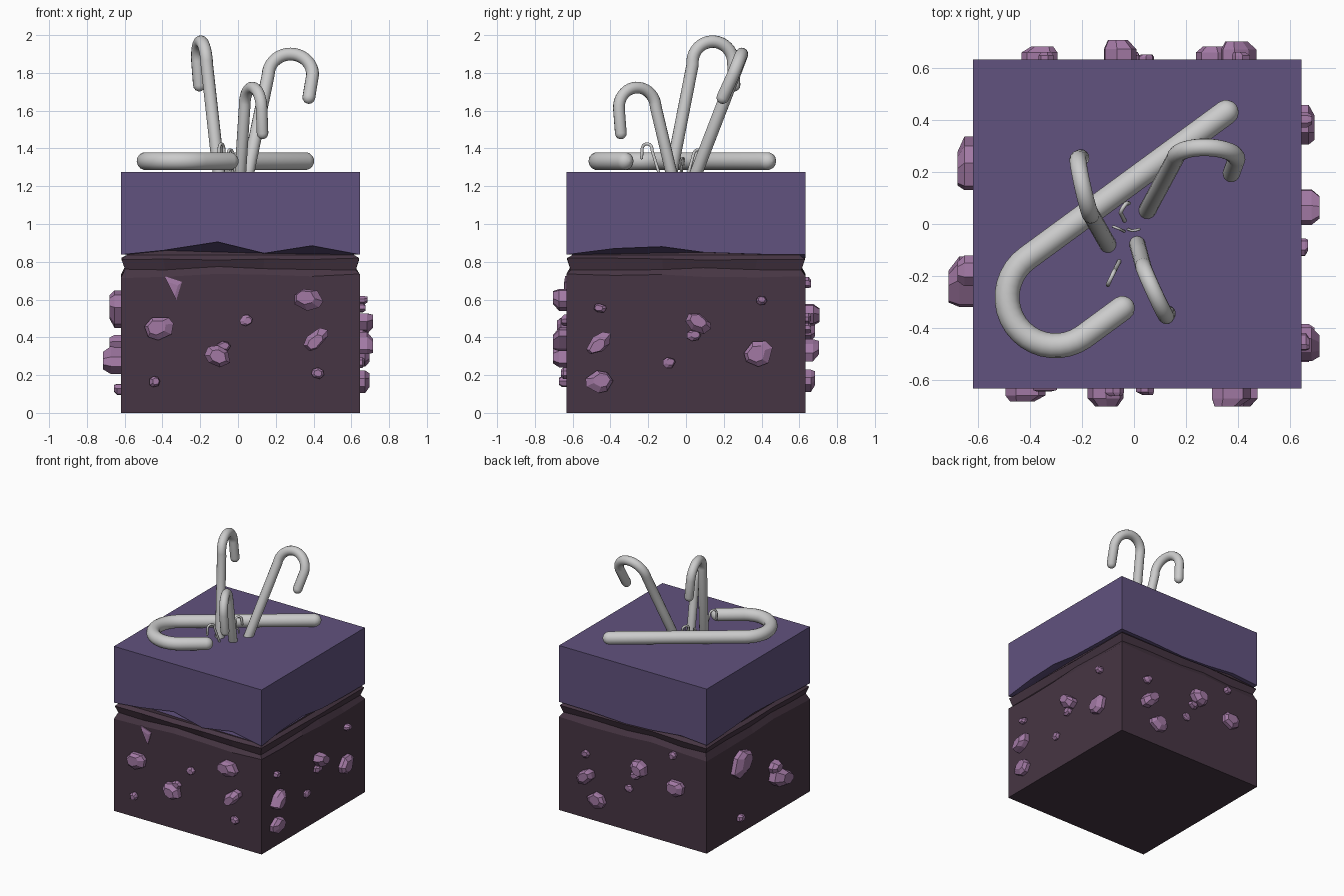
import bpy, bmesh, math, random
from mathutils import Vector

if "Cube" in bpy.data.objects:
    bpy.data.objects.remove(bpy.data.objects["Cube"])

random.seed(4)
CX, HALF, TOP = 0.0125, 0.633, 1.275


def material(name, rgb):
    m = bpy.data.materials.new(name)
    m.diffuse_color = (*rgb, 1)
    m.use_nodes = True
    m.node_tree.nodes["Principled BSDF"].inputs["Base Color"].default_value = m.diffuse_color
    return m


def finish(name, bm, mat):
    bmesh.ops.recalc_face_normals(bm, faces=bm.faces)
    me = bpy.data.meshes.new(name)
    bm.to_mesh(me)
    bm.free()
    ob = bpy.data.objects.new(name, me)
    bpy.context.collection.objects.link(ob)
    me.materials.append(mat)
    return ob


def loft(bm, rings):
    """Join closed rings of points, capping both ends."""
    vs = [[bm.verts.new(p) for p in r] for r in rings]
    n = len(vs[0])
    for a, b in zip(vs, vs[1:]):
        for i in range(n):
            j = (i + 1) % n
            bm.faces.new((a[i], a[j], b[j], b[i]))
    bm.faces.new(vs[0])
    bm.faces.new(vs[-1])


# Wavy edge of the top layer: (position along side, height), front/right/back/left
WAVE = [
    [(-1, .838), (-.65, .86), (-.19, .905), (.2, .845), (.6, .885)],
    [(-1, .838), (-.6, .87), (-.2, .88), (.15, .85), (.6, .84)],
    [(-1, .838), (-.6, .835), (-.1, .82), (.25, .83), (.65, .855)],
    [(-1, .838), (-.6, .85), (-.1, .87), (.3, .86), (.65, .845)],
]


def ring(inset, height=None, jitter=0):
    """Square outline sharing the wave's points, flat or following the wave."""
    h, pts = HALF - inset, []
    for k, side in enumerate(WAVE):
        a = k * math.pi / 2
        for t, z in side:
            x, y = t * h, -h
            pts.append(Vector((CX + x * math.cos(a) - y * math.sin(a),
                               x * math.sin(a) + y * math.cos(a),
                               (z if height is None else height)
                               + random.uniform(-jitter, jitter))))
    return pts


purple = material("purple_top", (.12, .085, .21))
dirt = material("dark_soil", (.062, .036, .056))
lilac = material("lilac_stone", (.36, .19, .37))

# Top layer with wavy lower edge
bm = bmesh.new()
loft(bm, [ring(0, TOP), ring(0), ring(.03)])
finish("top_layer", bm, purple)

# Soil block with a shallow groove under the top layer
bm = bmesh.new()
loft(bm, [ring(0, 0), ring(0, .725, .012), ring(.022, .765, .01),
          ring(.004, .815, .006), ring(.03, .835), ring(.036, .95)])
finish("soil_block", bm, dirt)

# Stones per side: (along side, height, width, tallness, depth, tilt degrees)
FRONT = [(-.43, .45, .16, .13, .05, 10), (-.12, .30, .15, .11, .07, -25),
         (-.09, .35, .08, .06, .03, 0), (.03, .49, .07, .06, .025, 20),
         (.36, .60, .16, .12, .07, 0), (.40, .39, .16, .09, .07, 42),
         (.41, .21, .07, .06, .03, -20), (-.455, .165, .06, .06, .04, 0)]
RIGHT = [(-.46, .165, .15, .12, .05, 0), (-.46, .37, .16, .09, .07, 38),
         (-.455, .555, .07, .05, .03, -10), (-.09, .265, .07, .06, .025, 0),
         (.04, .41, .08, .06, .03, 0), (.065, .475, .15, .10, .07, -30),
         (.40, .595, .06, .05, .04, 0), (.385, .315, .16, .14, .05, 15)]
BACK = [(-.40, .50, .07, .06, .03, 0), (-.39, .33, .16, .10, .07, 35),
        (-.30, .17, .15, .12, .05, 0), (-.03, .33, .07, .06, .02, 0),
        (.07, .52, .14, .11, .075, -30), (.03, .45, .08, .06, .03, 0),
        (.35, .69, .06, .06, .03, 0), (.375, .445, .15, .13, .05, 10)]
LEFT = [(-.235, .55, .23, .18, .06, 40), (-.23, .125, .07, .06, .035, 0),
        (.22, .28, .21, .14, .095, -20), (.18, .37, .12, .09, .06, 10)]


def stone(bm, k, x, z, w, h, depth, tilt, n=7):
    a, t = k * math.pi / 2, math.radians(tilt)
    shape = [(math.cos(f), math.sin(f)) for f in
             ((i + random.uniform(-.22, .22)) * math.tau / n for i in range(n))]
    dx, dz = random.uniform(-.12, .12) * w, random.uniform(-.12, .12) * h
    rings = []
    for scale, out in ((1, -.03), (1, depth * .55), (.62, depth)):
        r = []
        for u, v in shape:
            px = u * w / 2 * scale + (dx if scale < 1 else 0)
            pz = v * h / 2 * scale + (dz if scale < 1 else 0)
            sx = x + px * math.cos(t) - pz * math.sin(t)
            sz = z + px * math.sin(t) + pz * math.cos(t)
            y = -HALF - out
            r.append((CX + sx * math.cos(a) - y * math.sin(a),
                      sx * math.sin(a) + y * math.cos(a), sz))
        rings.append(r)
    loft(bm, rings)


bm = bmesh.new()
for k, side in enumerate((FRONT, RIGHT, BACK, LEFT)):
    for s in side:
        stone(bm, k, *s)
stone(bm, 0, -.365, .665, .15, .12, .012, -90, 3)   # flush wedge
finish("embedded_stones", bm, lilac)


# Hooked canes: straight stalk, half-circle bend, short end, rounded tips
def cane(name, r, base, shoulder, over, tip):
    base, s, o, tip = map(Vector, (base, shoulder, over, tip))
    d = (s - base).normalized()
    c, u = (s + o) / 2, (s - o) / 2
    d = (d - u.normalized() * d.dot(u.normalized())).normalized()
    path = [base, base.lerp(s, .5)]
    path += [c + u * math.cos(f) + d * u.length * math.sin(f)
             for f in (math.pi * i / 18 for i in range(19))] + [tip]
    e0, e1 = (path[0] - path[1]).normalized(), (path[-1] - path[-2]).normalized()
    caps = [math.radians(x) for x in (25, 50, 70, 85)]
    pts = [(base + e0 * r * math.sin(f), math.cos(f)) for f in reversed(caps)]
    pts += [(p, 1) for p in path]
    pts += [(tip + e1 * r * math.sin(f), math.cos(f)) for f in caps]
    cu = bpy.data.curves.new(name, 'CURVE')
    cu.dimensions = '3D'
    cu.bevel_depth, cu.bevel_resolution, cu.use_fill_caps = r, 5, True
    sp = cu.splines.new('POLY')
    sp.points.add(len(pts) - 1)
    for q, (p, rad) in zip(sp.points, pts):
        q.co, q.radius = (*p, 1), rad
    ob = bpy.data.objects.new(name, cu)
    bpy.context.collection.objects.link(ob)
    bpy.ops.object.select_all(action='DESELECT')
    ob.select_set(True)
    bpy.context.view_layer.objects.active = ob
    bpy.ops.object.convert(target='MESH')
    bpy.ops.object.shade_smooth_by_angle(angle=math.radians(50))


cane("lying_cane", .048, (.355, .43, 1.333), (-.41, -.13, 1.333),
     (-.195, -.435, 1.333), (-.045, -.325, 1.333))
cane("left_cane", .033, (-.1, -.08, 1.26), (-.165, .035, 1.845),
     (-.215, .25, 1.865), (-.205, .255, 1.735))
cane("right_cane", .034, (.05, .05, 1.26), (.16, .255, 1.79),
     (.395, .25, 1.79), (.375, .195, 1.67))
cane("front_cane", .031, (.012, -.075, 1.26), (.035, -.16, 1.62),
     (.125, -.355, 1.61), (.13, -.345, 1.48))

# Small thin sprouts between the canes
cane("sprout_front", .008, (-.055, -.14, 1.26), (-.075, -.18, 1.39),
     (-.1, -.232, 1.4), (-.1, -.235, 1.35))
cane("sprout_back", .008, (-.035, .01, 1.26), (-.05, .04, 1.37),
     (-.025, .08, 1.37), (-.02, .08, 1.335))
cane("sprout_left", .005, (-.035, -.03, 1.26), (-.05, -.022, 1.335),
     (-.08, -.01, 1.335), (-.08, -.01, 1.315))
cane("sprout_right", .005, (-.025, -.02, 1.26), (-.01, -.025, 1.335),
     (.02, -.02, 1.335), (.02, -.02, 1.315))
